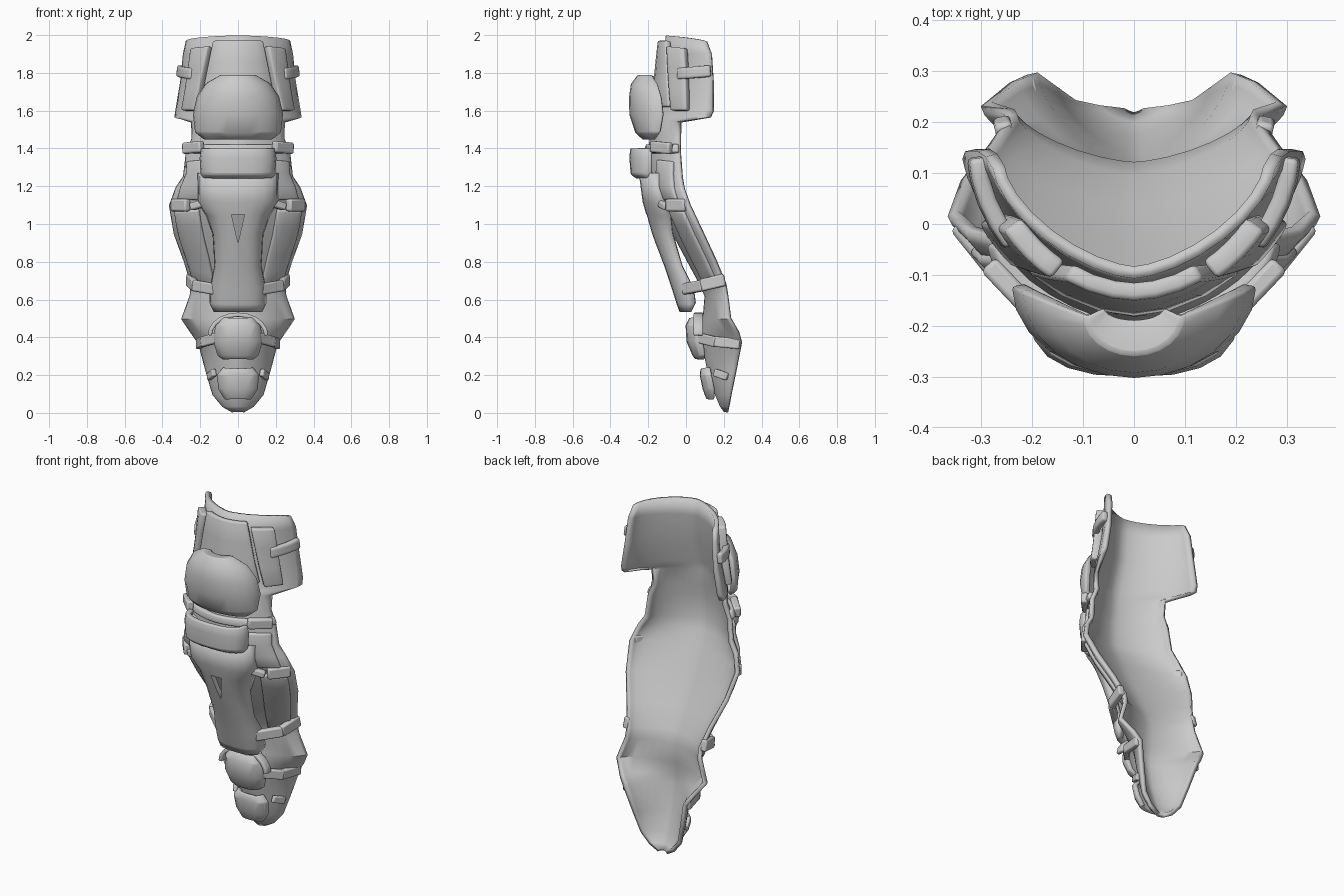
import bpy, bmesh, math
from mathutils import Vector

if "Cube" in bpy.data.objects:
    bpy.data.objects.remove(bpy.data.objects["Cube"])

# Outer profile, top to bottom: z, half width, front y, rear edge y
SHELL = [
    (1.985, .265, -.13, .11), (1.90, .28, -.14, .135), (1.75, .295, -.155, .145),
    (1.60, .32, -.165, .145), (1.565, .325, -.17, .13), (1.545, .24, -.17, -.025),
    (1.45, .235, -.18, -.03), (1.38, .265, -.19, -.03), (1.25, .28, -.19, -.02),
    (1.19, .32, -.17, -.01), (1.10, .355, -.125, .02), (0.95, .33, -.06, .09),
    (0.80, .275, .02, .16), (0.68, .24, .085, .21), (0.62, .245, .11, .22),
    (0.50, .29, .10, .235), (0.42, .235, .09, .28), (0.37, .20, .095, .295),
    (0.22, .16, .125, .265), (0.10, .125, .165, .24), (0.04, .075, .19, .23),
    (0.012, .025, .21, .225),
]


def at(z):
    """Outer half width, front and rear at a height."""
    if z >= SHELL[0][0]:
        return SHELL[0][1:]
    for a, b in zip(SHELL, SHELL[1:]):
        if z >= b[0]:
            k = (a[0] - z) / (a[0] - b[0])
            return tuple(p + (q - p) * k for p, q in zip(a[1:], b[1:]))
    return SHELL[-1][1:]


def arc(w, f, b, t, p):
    """Point on a U-shaped cross-section; t runs -1..1 across it."""
    a = t * math.pi / 2
    s, c = abs(math.sin(a)) ** p, max(0, math.cos(a)) ** p
    return math.copysign(w * s, t), b - (b - f) * c


def sheet(name, grid, thick, bevel=0.0, angle=35):
    """Thick smooth sheet from a grid of points."""
    bm = bmesh.new()
    vs = [[bm.verts.new(p) for p in row] for row in grid]
    for r, s in zip(vs, vs[1:]):
        for i in range(len(r) - 1):
            bm.faces.new((r[i], s[i], s[i + 1], r[i + 1]))
    me = bpy.data.meshes.new(name)
    bm.to_mesh(me)
    bm.free()
    ob = bpy.data.objects.new(name, me)
    bpy.context.collection.objects.link(ob)
    m = ob.modifiers.new("Thickness", 'SOLIDIFY')
    m.thickness, m.offset = thick, 0
    if bevel:
        v = ob.modifiers.new("Bevel", 'BEVEL')
        v.width, v.segments, v.limit_method = bevel, 2, 'ANGLE'
    bpy.ops.object.select_all(action='DESELECT')
    ob.select_set(True)
    bpy.context.view_layer.objects.active = ob
    bpy.ops.object.shade_smooth_by_angle(angle=math.radians(angle))
    return ob


def loft(name, rows, n, thick, p=1.0, bevel=0.0, droop=0.0):
    """Sheet lofted through U-shaped rows (z, w, front, rear)."""
    grid = []
    for k, (z, w, f, b) in enumerate(rows):
        d = droop if k == 0 else 0
        row = []
        for i in range(n + 1):
            t = 2 * i / n - 1
            x, y = arc(w, f, b, t, p)
            row.append((x, y, z + d * (.4 - abs(t) ** 2)))
        grid.append(row)
    return sheet(name, grid, thick, bevel)


def wrap(name, corners, off, thick, nu=4, nv=3, bevel=.01):
    """Patch following the outer profile; corners are (t, z): TL, TR, BR, BL."""
    tl, tr, br, bl = map(Vector, corners)
    grid = []
    for j in range(nv + 1):
        row = []
        for i in range(nu + 1):
            u, v = i / nu, j / nv
            t, z = tl.lerp(tr, u).lerp(bl.lerp(br, u), v)
            w, f, b = at(z)
            x, y = arc(w + off, f - off, b, t, 1.1)
            row.append((x, y, z))
        grid.append(row)
    return sheet(name, grid, thick, bevel)


def pair(name, corners, *args, **kw):
    """Matching patches on both sides."""
    wrap(name + "_right", corners, *args, **kw)
    wrap(name + "_left", [(-t, z) for t, z in corners], *args, **kw)


def bar(name, a, b, w, h):
    """Bevelled bar between two points, mirrored in x."""
    a, b = Vector(a), Vector(b)
    bpy.ops.mesh.primitive_cube_add(size=1)
    ob = bpy.context.object
    ob.name = name
    d = b - a
    q = d.to_track_quat('X', 'Z').to_matrix()
    for v in ob.data.vertices:
        v.co = (a + b) / 2 + q @ Vector((v.co.x * d.length, v.co.y * w, v.co.z * h))
    bv = ob.modifiers.new("Bevel", 'BEVEL')
    bv.width, bv.segments = min(w, h) * .25, 2
    m = ob.modifiers.new("Mirror", 'MIRROR')
    m.use_axis = (True, False, False)
    bpy.ops.object.shade_smooth_by_angle(angle=math.radians(40))
    return ob


# Main open-backed shell, V-shaped inside and set back behind the thigh plate
inner = [(z, w, f + (.035 if z > 1.7 else 0), b) for z, w, f, b in SHELL]
loft("leg_shell", inner, 16, .024, p=1.3, droop=.03)

# Thigh: raised centre plate, side panels and side straps
wrap("thigh_front_plate", [(-.34, 1.97), (.34, 1.97), (.46, 1.62), (-.46, 1.62)], 0, .035, nu=6)
pair("thigh_side_panel", [(.38, 1.94), (.66, 1.93), (.70, 1.60), (.50, 1.60)], .005, .045)
pair("thigh_strap", [(.58, 1.825), (.97, 1.84), (.97, 1.78), (.58, 1.765)], .02, .035)

# Knee dome and the strap beneath it
loft("knee_pad", [(1.765, .06, -.19, -.165), (1.775, .09, -.25, -.18),
                  (1.735, .16, -.278, -.15), (1.67, .205, -.287, -.13),
                  (1.58, .225, -.285, -.12), (1.49, .215, -.255, -.135),
                  (1.455, .17, -.215, -.16)], 12, .03, bevel=.008)
wrap("knee_strap", [(-.97, 1.42), (.97, 1.42), (.97, 1.375), (-.97, 1.375)], .01, .04, nu=14, nv=1)
bar("knee_strap_buckle", (.19, -.18, 1.41), (.285, -.08, 1.40), .04, .06)

# Shin guard: upper collar plus long tapering plate
loft("shin_collar", [(1.40, .18, -.28, -.18), (1.35, .19, -.285, -.18),
                     (1.27, .185, -.28, -.18), (1.25, .175, -.25, -.18)], 10, .03, p=.8, bevel=.008)
shin = loft("shin_plate", [(1.27, .20, -.235, -.14), (1.12, .20, -.215, -.11),
                           (1.05, .155, -.195, -.08), (.95, .12, -.165, -.07),
                           (.78, .11, -.10, -.02), (.66, .135, -.06, .04),
                           (.58, .135, -.035, .05), (.54, .115, -.02, .03)], 10, .03, p=.8)

# Tapered slot in the shin plate
bpy.ops.mesh.primitive_cone_add(vertices=3, radius1=1, radius2=1, depth=.09)
slot = bpy.context.object
slot.name = "slot_cutter"
tri = [(-.035, 1.05), (.035, 1.05), (0, .90)]
order = sorted({round(math.atan2(v.co.y, v.co.x), 2) for v in slot.data.vertices})
for v in slot.data.vertices:
    x, z = tri[order.index(round(math.atan2(v.co.y, v.co.x), 2))]
    v.co = (x, -.25 if v.co.z > 0 else -.10, z)
bm = bmesh.new()
bm.from_mesh(slot.data)
bmesh.ops.recalc_face_normals(bm, faces=bm.faces)
bm.to_mesh(slot.data)
bm.free()
cut = shin.modifiers.new("Slot", 'BOOLEAN')
cut.operation, cut.object = 'DIFFERENCE', slot
slot.hide_render = True
slot.hide_viewport = True

# Calf side plates, clips and lower strap
pair("upper_calf_plate", [(.45, 1.34), (.85, 1.33), (.75, 1.13), (.40, 1.13)], 0, .035)
pair("calf_side_plate", [(.42, 1.08), (.80, 1.07), (.80, .70), (.36, .66)], 0, .035, nv=5)
bar("calf_clip", (.265, -.10, 1.10), (.345, .0, 1.10), .04, .065)
bar("shin_link", (.15, -.15, 1.12), (.25, -.10, 1.09), .04, .04)
bar("lower_shin_strap", (.12, -.01, .655), (.235, .09, .675), .035, .06)
bar("lower_shin_strap_end", (.23, .08, .675), (.26, .205, .705), .035, .065)

# Instep pad, arched rim and ankle straps
loft("instep_pad", [(.50, .08, .03, .075), (.46, .11, .01, .08), (.38, .12, .015, .09),
                    (.31, .10, .045, .10), (.29, .07, .06, .10)], 8, .025, p=.8, bevel=.006)
arch = [[(math.cos(a) * .15, y, .41 + math.sin(a) * .11)
         for a in [math.pi * i / 10 for i in range(11)]] for y in (.04, .09)]
sheet("instep_rim", arch, .022, .006)
bar("ankle_strap", (.10, .06, .40), (.19, .16, .375), .03, .055)
bar("ankle_strap_end", (.185, .15, .378), (.21, .285, .365), .03, .055)

# Toe cap and side tabs
loft("toe_cap", [(.235, .07, .09, .13), (.20, .10, .085, .135), (.13, .095, .10, .15),
                 (.075, .06, .12, .15)], 8, .025, p=.8, bevel=.006)
bar("toe_tab", (.125, .15, .215), (.155, .22, .19), .025, .04)
